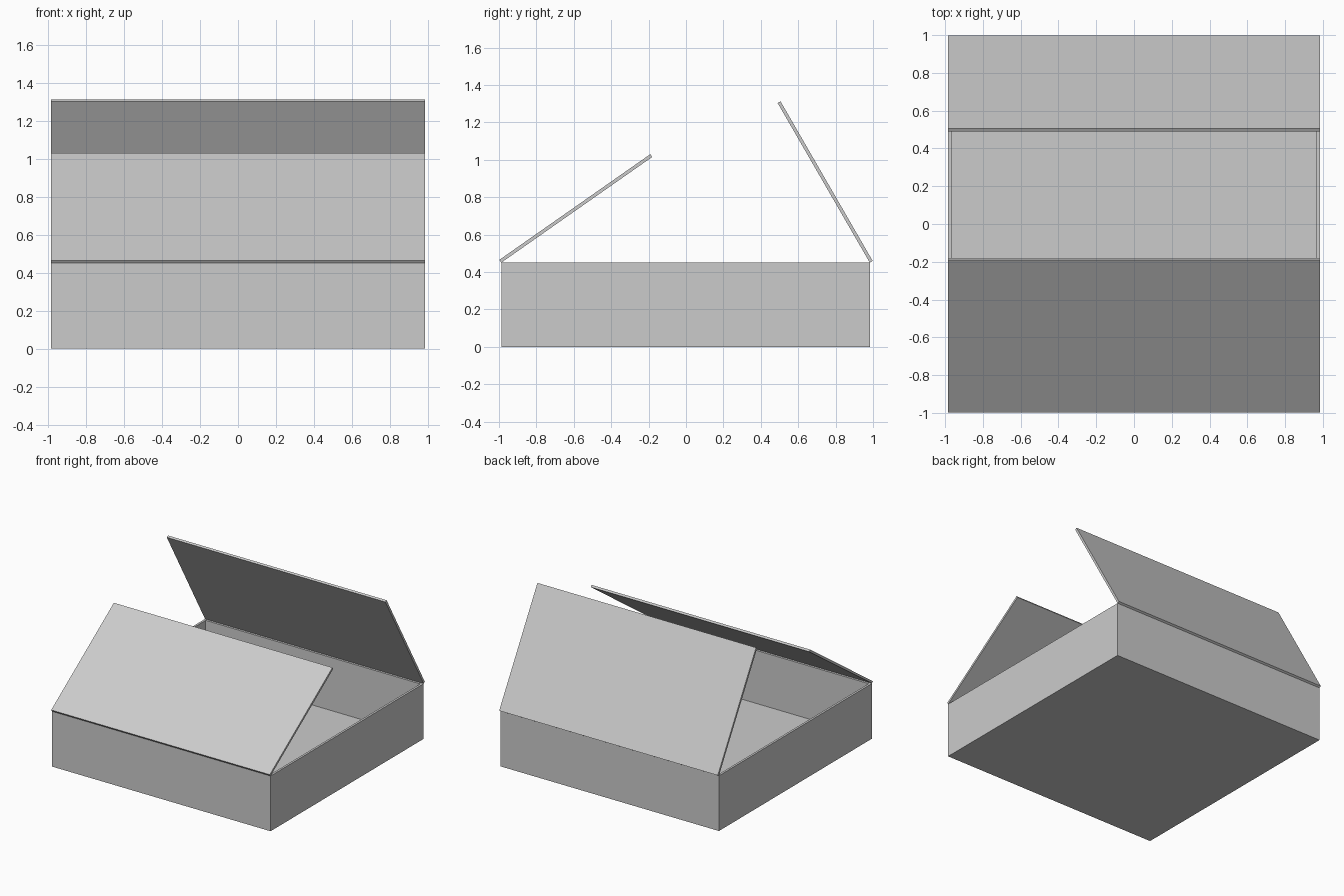
import bpy
import math
from mathutils import Matrix, Vector

if "Cube" in bpy.data.objects:
    bpy.data.objects.remove(bpy.data.objects["Cube"], do_unlink=True)

WIDTH, HEIGHT, WALL = 1.97, 0.45, 0.018
HALF = WIDTH / 2
CENTRE_Y = -0.0025

grey = bpy.data.materials.new("card_grey")
grey.use_nodes = True
colour = (0.6, 0.6, 0.6, 1)
grey.diffuse_color = colour
grey.node_tree.nodes["Principled BSDF"].inputs["Base Color"].default_value = colour


def add_mesh(name, verts, faces):
    mesh = bpy.data.meshes.new(name)
    mesh.from_pydata(verts, [], faces)
    mesh.materials.append(grey)
    obj = bpy.data.objects.new(name, mesh)
    bpy.context.collection.objects.link(obj)
    return obj


def square(half, z):
    return [(x * half, CENTRE_Y + y * half, z)
            for x, y in ((-1, -1), (1, -1), (1, 1), (-1, 1))]


def ring(a, b):
    return [(a + i, a + (i + 1) % 4, b + (i + 1) % 4, b + i) for i in range(4)]


# Open tray: outer walls, rim, inner walls, then floor and underside
verts = (square(HALF, 0) + square(HALF, HEIGHT)
         + square(HALF - WALL, HEIGHT) + square(HALF - WALL, WALL))
faces = ring(0, 4) + ring(4, 8) + ring(8, 12)
faces += [(3, 2, 1, 0), (12, 13, 14, 15)]
add_mesh("box_tray", verts, faces)


# Lid flaps: slabs resting on the rim edge, swung open about their hinge
def add_flap(name, turn, angle):
    verts = [(x, y, z) for z in (0, WALL)
             for x, y in ((-HALF, 0), (HALF, 0), (HALF, HALF), (-HALF, HALF))]
    faces = ring(0, 4) + [(3, 2, 1, 0), (4, 5, 6, 7)]
    flap = add_mesh(name, verts, faces)
    hinge = Matrix.Translation(Vector((0, -HALF, HEIGHT)))
    place = (Matrix.Translation(Vector((0, CENTRE_Y, 0)))
             @ Matrix.Rotation(turn, 4, "Z") @ hinge
             @ Matrix.Rotation(math.radians(angle), 4, "X"))
    flap.data.transform(place)


add_flap("front_flap", 0, 35)
add_flap("back_flap", math.pi, 60)
